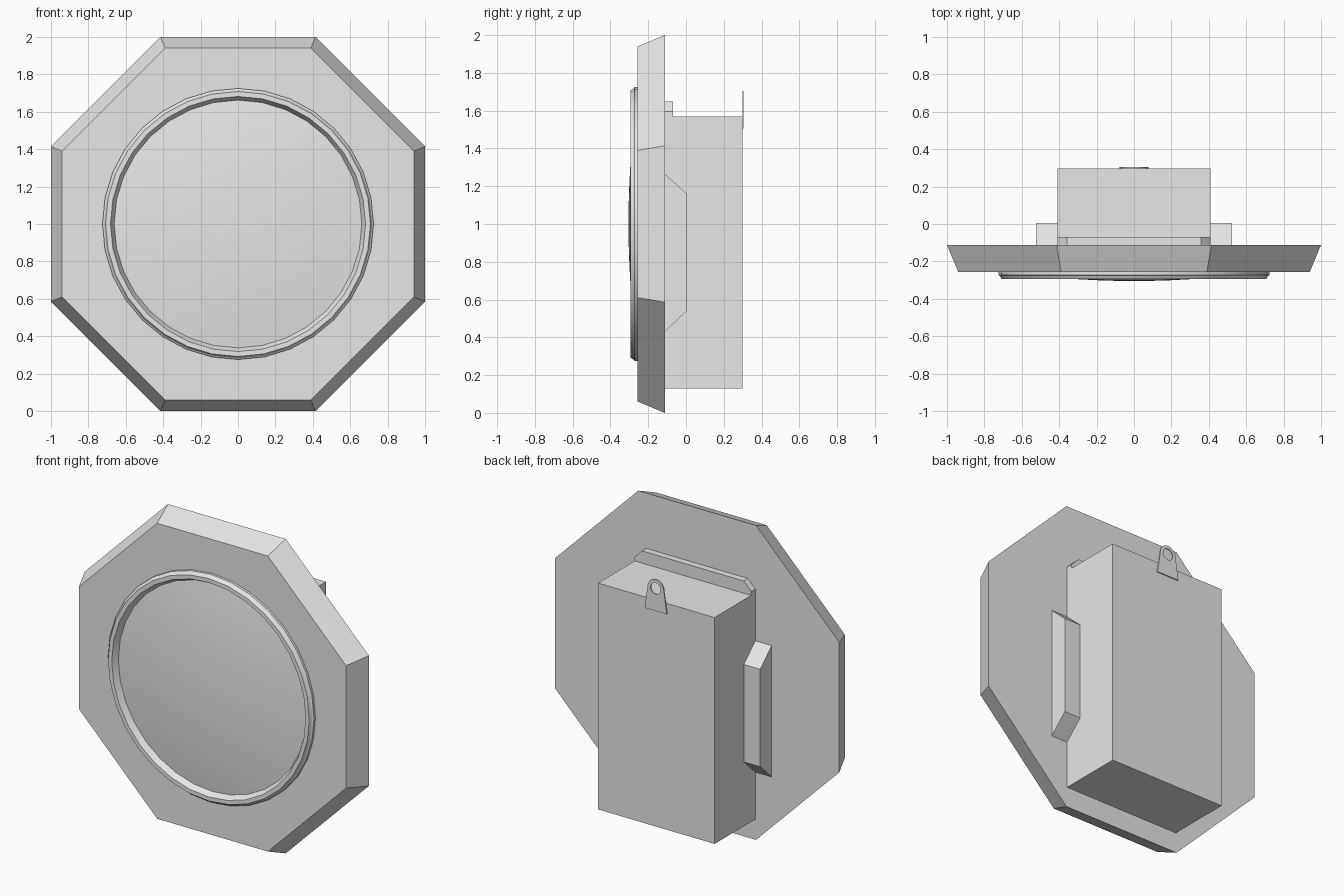
import bpy, bmesh, math

if "Cube" in bpy.data.objects:
    bpy.data.objects.remove(bpy.data.objects["Cube"])

grey = bpy.data.materials.new("light grey")
grey.diffuse_color = (0.8, 0.8, 0.8, 1)
grey.use_nodes = True
grey.node_tree.nodes["Principled BSDF"].inputs["Base Color"].default_value = grey.diffuse_color
CZ = 1.0   # height of the dial centre


def finish(name, bm, smooth=False):
    bmesh.ops.recalc_face_normals(bm, faces=bm.faces)
    me = bpy.data.meshes.new(name)
    bm.to_mesh(me)
    bm.free()
    me.materials.append(grey)
    ob = bpy.data.objects.new(name, me)
    bpy.context.collection.objects.link(ob)
    if smooth:
        bpy.ops.object.select_all(action='DESELECT')
        ob.select_set(True)
        bpy.context.view_layer.objects.active = ob
        bpy.ops.object.shade_smooth_by_angle(angle=math.radians(25))
    return ob


def loft(name, a, b):
    """Solid between two matching outlines of 3D points."""
    bm = bmesh.new()
    va, vb = [bm.verts.new(p) for p in a], [bm.verts.new(p) for p in b]
    bm.faces.new(va)
    bm.faces.new(vb)
    n = len(va)
    for i in range(n):
        j = (i + 1) % n
        bm.faces.new((va[i], va[j], vb[j], vb[i]))
    return finish(name, bm)


def lathe(name, profile, n=32):
    """Spin (radius, y) points about the dial axis; radius 0 closes to a tip."""
    bm = bmesh.new()
    rings = []
    for r, y in profile:
        if r == 0:
            rings.append([bm.verts.new((0, y, CZ))] * n)
        else:
            rings.append([bm.verts.new((r * math.sin(t), y, CZ + r * math.cos(t)))
                          for t in (2 * math.pi * i / n for i in range(n))])
    for p, q in zip(rings, rings[1:]):
        for i in range(n):
            j = (i + 1) % n
            bm.faces.new(dict.fromkeys((p[i], p[j], q[j], q[i])))
    return finish(name, bm, True)


def octagon(apothem, y):
    r = apothem / math.cos(math.pi / 8)
    return [(r * math.cos(a), y, CZ + r * math.sin(a))
            for a in (math.pi / 8 + i * math.pi / 4 for i in range(8))]


# Octagonal face frame, tapering to the front
loft("frame", octagon(1.0, -0.112), octagon(0.94, -0.256))

# Stepped bezel ring
lathe("bezel", [(0.725, -0.25), (0.725, -0.272), (0.717, -0.278), (0.708, -0.295),
                (0.682, -0.295), (0.662, -0.257)])

# Domed glass
R = 4.6
lathe("glass", [(r, -0.305 + R - math.sqrt(R * R - r * r))
                for r in (0.664, 0.55, 0.43, 0.3, 0.18, 0.07, 0)])

# Case behind the face
rect = [(-0.41, 0.13), (0.41, 0.13), (0.41, 1.57), (-0.41, 1.57)]
loft("case", [(x, -0.112, z) for x, z in rect], [(x, 0.298, z) for x, z in rect])

# Side doors with sloped ends
door = [(-0.112, 0.43), (0.005, 0.54), (0.005, 1.16), (-0.112, 1.265)]
for side, s in (("right", 1), ("left", -1)):
    loft(side + "_door", [(s * 0.40, y, z) for y, z in door],
         [(s * 0.525, y, z) for y, z in door])

# Top rail with sloped ends
rail = [(-0.41, 1.56), (0.41, 1.56), (0.41, 1.595), (0.358, 1.648), (-0.358, 1.648), (-0.41, 1.595)]
loft("top_rail", [(x, -0.112, z) for x, z in rail], [(x, -0.07, z) for x, z in rail])

# Hanging tab: rounded plate with a round hole
n, hz = 24, 1.648
bm = bmesh.new()
layers = []
for y in (0.298, 0.305):
    outer, inner = [], []
    for i in range(n):
        a = 2 * math.pi * i / n
        c, s = math.cos(a), math.sin(a)
        if s >= -0.01:
            p = (0.057 * c, hz + 0.057 * s)
        else:
            # lower half stretches down to the wide square foot
            k = min(1, -s / 0.7072)
            x = c / max(abs(s), abs(c))
            p = (x * (0.057 + 0.021 * k), hz - 0.143 * k)
        outer.append(bm.verts.new((p[0], y, p[1])))
        inner.append(bm.verts.new((0.036 * c, y, hz + 0.036 * s)))
    layers.append((outer, inner))
(o0, i0), (o1, i1) = layers
for i in range(n):
    j = (i + 1) % n
    for p, q in ((o0, i0), (o1, i1), (o0, o1), (i0, i1)):
        bm.faces.new((p[i], p[j], q[j], q[i]))
finish("hanging_tab", bm, True)
